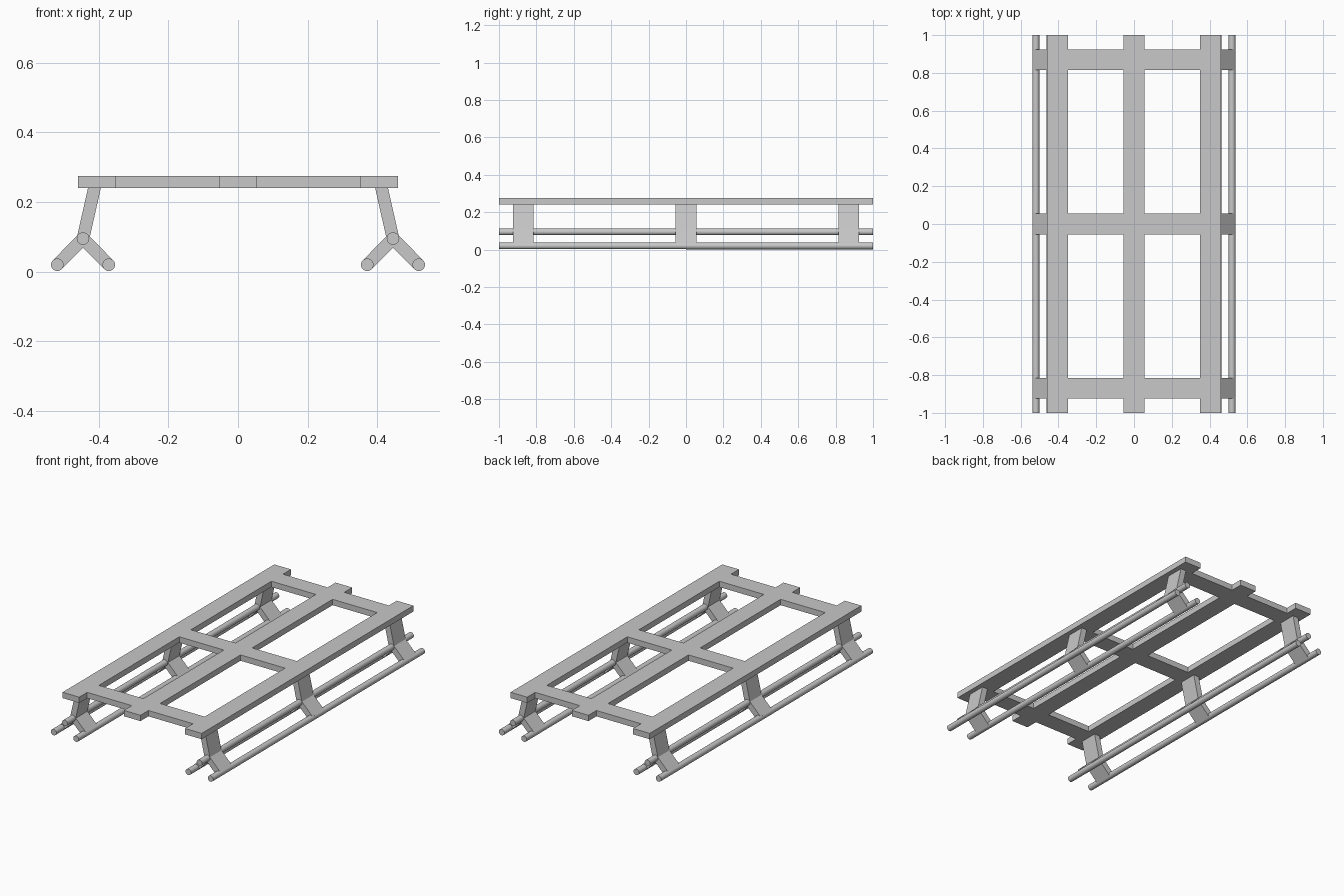
import bpy, bmesh, math
from mathutils import Vector, Matrix

cube = bpy.data.objects.get("Cube")
if cube:
    bpy.data.objects.remove(cube, do_unlink=True)

GREY = (0.58, 0.58, 0.58, 1)
grey = bpy.data.materials.new("plain grey")
grey.use_nodes = True
grey.diffuse_color = GREY
grey.node_tree.nodes["Principled BSDF"].inputs["Base Color"].default_value = GREY

SLAT_X = (-0.405, 0, 0.405)
CROSS_Y = (-0.87, 0, 0.87)
HALF = 0.055               # half width of every slat and leg
DECK_Z, DECK_T = 0.24, 0.035
ROD_R = 0.018


def finish(name, bm):
    mesh = bpy.data.meshes.new(name)
    bm.to_mesh(mesh)
    bm.free()
    mesh.materials.append(grey)
    obj = bpy.data.objects.new(name, mesh)
    bpy.context.collection.objects.link(obj)
    return obj


def edges_of(centres):
    return [c + s * HALF for c in centres for s in (-1, 1)]


# Deck: one flush lattice of three long slats and three cross slats
xs = edges_of(SLAT_X)
ys = [-1] + edges_of(CROSS_Y) + [1]
bm = bmesh.new()
for i in range(len(xs) - 1):
    for j in range(len(ys) - 1):
        if i % 2 == 0 or j % 2 == 1:
            corners = ((i, j), (i + 1, j), (i + 1, j + 1), (i, j + 1))
            bm.faces.new([bm.verts.new((xs[a], ys[b], DECK_Z)) for a, b in corners])
bmesh.ops.remove_doubles(bm, verts=bm.verts, dist=0.001)
deck = finish("deck", bm)
solid = deck.modifiers.new("thickness", "SOLIDIFY")
solid.thickness, solid.offset = DECK_T, 1


def bar(name, start, end, y):
    """Flat board running between two (x, z) points."""
    a, b = Vector((start[0], y, start[1])), Vector((end[0], y, end[1]))
    along = (b - a).normalized()
    across = Vector((0, 1, 0))
    normal = along.cross(across)
    rot = Matrix((normal, across, along)).transposed().to_4x4()
    size = Matrix.Diagonal((2 * ROD_R, 2 * HALF, (b - a).length, 1))
    bm = bmesh.new()
    bmesh.ops.create_cube(bm, size=1, matrix=Matrix.Translation((a + b) / 2) @ rot @ size)
    bmesh.ops.recalc_face_normals(bm, faces=bm.faces)
    return finish(name, bm)


def rod(name, x, z):
    """Round rail along the full length."""
    bm = bmesh.new()
    bmesh.ops.create_cone(bm, cap_ends=True, segments=32, radius1=ROD_R, radius2=ROD_R,
                          depth=2, matrix=Matrix.Translation((x, 0, z))
                          @ Matrix.Rotation(math.pi / 2, 4, "X"))
    for f in bm.faces:
        f.smooth = len(f.verts) == 4
    for e in bm.edges:
        e.smooth = all(len(f.verts) == 4 for f in e.link_faces)
    return finish(name, bm)


# Runners: three rails and three forked legs on each side
for side, s in (("left", 1), ("right", -1)):
    top = (s * 0.41, DECK_Z + 0.01)
    hub = (s * 0.445, 0.095)
    inner = (s * 0.371, 0.02)
    outer = (s * 0.519, 0.02)
    for part, point in (("upper", hub), ("inner", inner), ("outer", outer)):
        rod(f"{side}_{part}_rail", *point)
    for place, y in zip(("front", "middle", "back"), CROSS_Y):
        bar(f"{side}_{place}_leg", top, hub, y)
        bar(f"{side}_{place}_inner_brace", hub, inner, y)
        bar(f"{side}_{place}_outer_brace", hub, outer, y)
